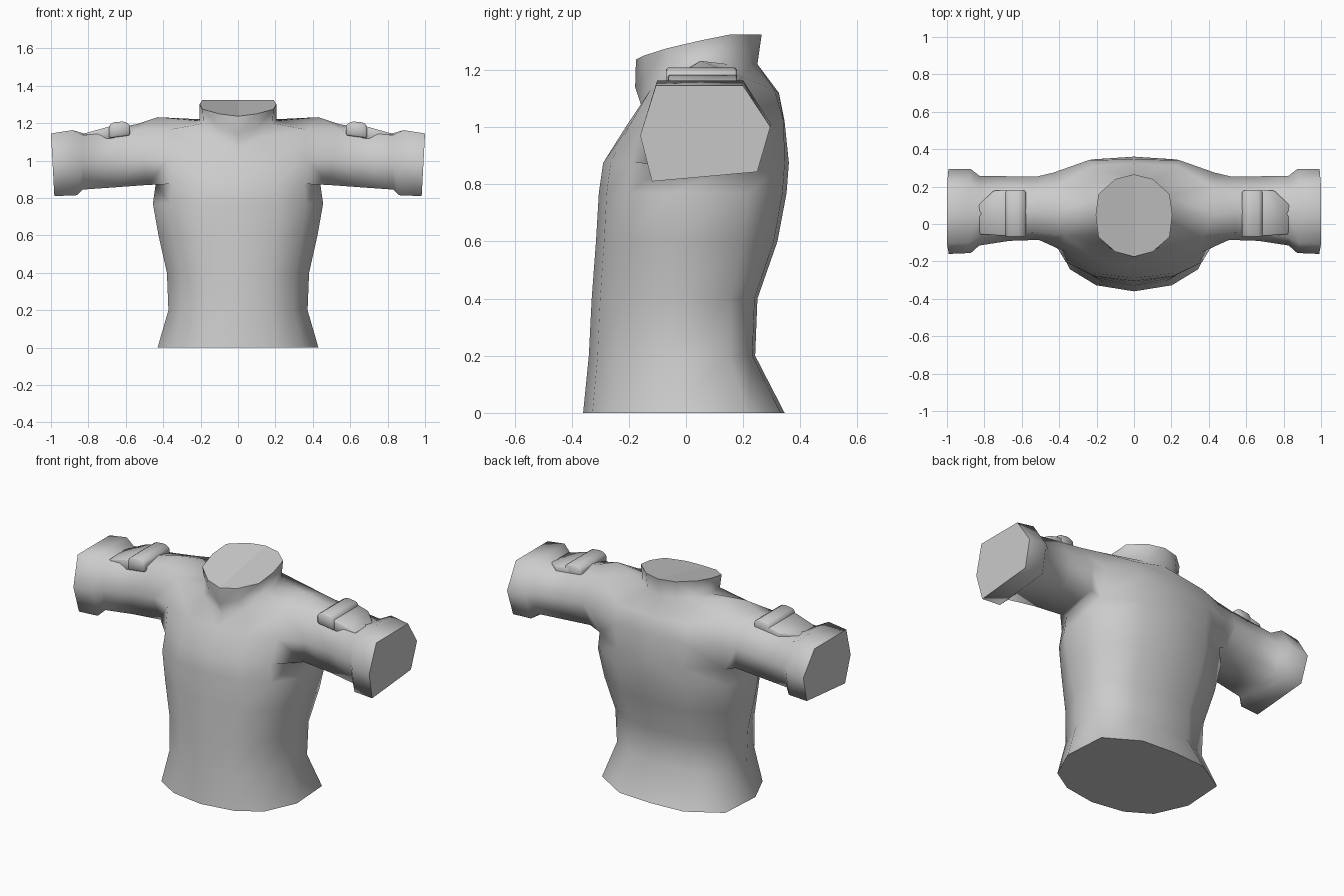
import bpy, bmesh

cube = bpy.data.objects.get("Cube")
if cube:
    bpy.data.objects.remove(cube, do_unlink=True)

cloth = bpy.data.materials.new("light_grey_cloth")
cloth.use_nodes = True
GREY = (0.6, 0.6, 0.6, 1)
cloth.diffuse_color = GREY
cloth.node_tree.nodes["Principled BSDF"].inputs["Base Color"].default_value = GREY


def finish(bm, name, smooth_angle=None):
    """Turn a half-model bmesh into a mirrored object."""
    bmesh.ops.recalc_face_normals(bm, faces=bm.faces)
    me = bpy.data.meshes.new(name)
    bm.to_mesh(me)
    bm.free()
    me.materials.append(cloth)
    ob = bpy.data.objects.new(name, me)
    bpy.context.collection.objects.link(ob)
    if smooth_angle:
        bpy.ops.object.select_all(action='DESELECT')
        ob.select_set(True)
        bpy.context.view_layer.objects.active = ob
        bpy.ops.object.shade_smooth_by_angle(angle=smooth_angle)
    mod = ob.modifiers.new("Mirror", 'MIRROR')
    mod.merge_threshold = 0.0005
    return ob


def body_ring(z, w, f, b):
    """Half outline from front centre round the side to back centre."""
    return [(0, f, z), (.47 * w, .91 * f, z), (.8 * w, .67 * f, z), (w, -.05, z),
            (.96 * w, .62 * b, z), (.5 * w, .96 * b, z), (0, b, z)]


# Torso rings: hem, waist, chest, armpit
rings = [body_ring(*r) for r in (
    (0, .43, -.36, .345), (.2, .372, -.34, .242), (.4, .38, -.33, .25),
    (.6, .425, -.315, .32), (.77, .455, -.305, .352), (.875, .44, -.29, .36))]
# Upper chest, yoke, collar base and collar rim
rings += [
    [(0, -.205, 1.01), (.19, -.195, 1.01), (.365, -.15, 1.02), (.44, .05, 1.02),
     (.43, .275, 1.02), (.24, .342, 1.02), (0, .345, 1.02)],
    [(0, -.155, 1.07), (.14, -.125, 1.13), (.37, -.065, 1.165), (.43, .05, 1.232),
     (.42, .2, 1.175), (.23, .31, 1.13), (0, .325, 1.12)],
    [(0, -.178, 1.14), (.1, -.14, 1.175), (.185, -.06, 1.2), (.205, .05, 1.212),
     (.185, .15, 1.22), (.1, .225, 1.22), (0, .25, 1.22)],
    [(0, -.175, 1.237), (.1, -.148, 1.25), (.19, -.07, 1.275), (.205, .05, 1.303),
     (.19, .16, 1.325), (.1, .24, 1.325), (0, .265, 1.325)],
]
ARMPIT, MID, YOKE = 5, 6, 7

bm = bmesh.new()
grid = [[bm.verts.new(p) for p in ring] for ring in rings]
for r in range(len(grid) - 1):
    for c in range(6):
        if r in (ARMPIT, MID) and c in (2, 3):
            continue                      # armhole
        bm.faces.new((grid[r][c], grid[r][c + 1], grid[r + 1][c + 1], grid[r + 1][c]))

# Sleeve grown from the armhole and flared into a cuff
loop = [grid[ARMPIT][2], grid[ARMPIT][3], grid[ARMPIT][4], grid[MID][4],
        grid[YOKE][4], grid[YOKE][3], grid[YOKE][2], grid[MID][2]]
bm.verts.remove(grid[MID][3])
SECTION = [(.09, 0), (.5, .05), (.9, .1), (1, .57), (.79, 1), (.46, 1), (.12, 1), (0, .48)]
# x at bottom, x at top, front y, back y, bottom z, top z, extra crown height
for xb, xt, yf, yb, zb, zt, crown in (
        (.48, .54, -.085, .255, .87, 1.165, .03),
        (.66, .67, -.09, .255, .857, 1.15, .02),
        (.83, .825, -.115, .258, .845, 1.135, .01),
        (.86, .885, -.155, .295, .815, 1.163, 0),
        (.982, 1.0, -.16, .295, .81, 1.145, 0)):
    new = [bm.verts.new((xb + (xt - xb) * v, yf + (yb - yf) * u,
                         zb + (zt - zb) * v + (crown if i == 5 else 0)))
           for i, (u, v) in enumerate(SECTION)]
    for i in range(8):
        j = (i + 1) % 8
        bm.faces.new((loop[i], loop[j], new[j], new[i]))
    loop = new

for f in bm.faces:
    f.smooth = True
# Flat closing faces at hem, neck and cuff, with crisp borders
for cap in (grid[0], grid[-1], loop):
    face = bm.faces.new(cap)
    face.smooth = False
    for e in face.edges:
        e.smooth = False
finish(bm, "shirt")


def prism(name, bottom, top, bevel):
    """Solid between two matching outlines with softened edges."""
    bm = bmesh.new()
    a = [bm.verts.new(p) for p in bottom]
    b = [bm.verts.new(p) for p in top]
    n = len(a)
    bm.faces.new(a)
    bm.faces.new(b)
    for i in range(n):
        j = (i + 1) % n
        bm.faces.new((a[i], a[j], b[j], b[i]))
    bmesh.ops.recalc_face_normals(bm, faces=bm.faces)
    bmesh.ops.bevel(bm, geom=list(bm.edges), offset=bevel, segments=1, affect='EDGES')
    return finish(bm, name, 0.9)


# Raised strap across the top of each sleeve
strap = [(.577, 1.135), (.577, 1.19), (.61, 1.21), (.675, 1.203), (.69, 1.18), (.69, 1.12)]
prism("sleeve_strap", [(x, -.07, z) for x, z in strap],
      [(x, .178, z) for x, z in strap], .008)

# Sloping flap beside the strap
flap = [(.66, -.065), (.825, -.055), (.835, .1), (.75, .178), (.66, .178)]
prism("sleeve_flap", [(x - .01, y, 1.125 - .21 * (x - .66)) for x, y in flap],
      [(x, y, 1.19 - .28 * (x - .66)) for x, y in flap], .005)
